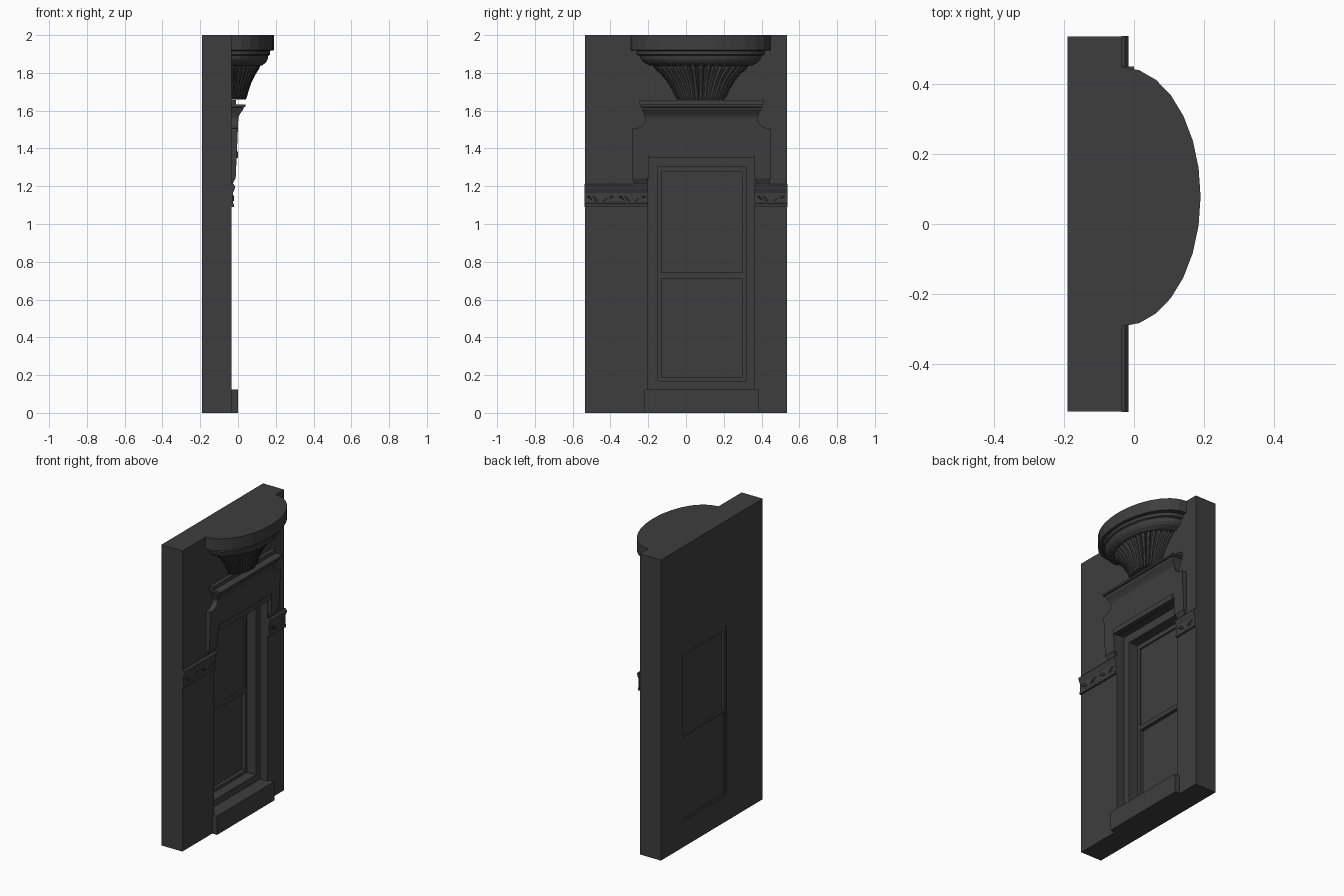
import bpy, bmesh, math

if "Cube" in bpy.data.objects:
    bpy.data.objects.remove(bpy.data.objects["Cube"])

# One dark stone colour for everything
stone = bpy.data.materials.new("dark_grey_stone")
stone.use_nodes = True
GREY = (0.048, 0.048, 0.048, 1)
stone.diffuse_color = GREY
stone.node_tree.nodes["Principled BSDF"].inputs["Base Color"].default_value = GREY

BACK, FACE = -0.19, -0.035     # wall back and front planes
MID = 0.082                    # centre line of window and bracket


def finish(name, bm):
    bmesh.ops.recalc_face_normals(bm, faces=bm.faces)
    mesh = bpy.data.meshes.new(name)
    bm.to_mesh(mesh)
    bm.free()
    mesh.materials.append(stone)
    obj = bpy.data.objects.new(name, mesh)
    bpy.context.collection.objects.link(obj)
    return obj


def skin(name, rings):
    """Closed skin through rings of equal length, capped at both ends."""
    bm = bmesh.new()
    loops = [[bm.verts.new(p) for p in ring] for ring in rings]
    n = len(loops[0])
    for a, b in zip(loops, loops[1:]):
        for i in range(n):
            j = (i + 1) % n
            bm.faces.new((a[i], a[j], b[j], b[i]))
    bm.faces.new(loops[0])
    bm.faces.new(loops[-1])
    return finish(name, bm)


def moulding(name, rows, cy=MID, back=FACE):
    """Stack of rectangles: rows of (z, half width, front x)."""
    return skin(name, [[(back, cy - h, z), (x, cy - h, z), (x, cy + h, z), (back, cy + h, z)]
                       for z, h, x in rows])


def box(name, x0, x1, y0, y1, z0, z1):
    return moulding(name, [(z, (y1 - y0) / 2, x1) for z in (z0, z1)], (y0 + y1) / 2, x0)


def frame(name, outer, inner, x0, x1):
    """Rectangular frame; outer and inner are (y0, y1, z0, z1)."""
    def corners(r, x):
        return [(x, r[0], r[2]), (x, r[1], r[2]), (x, r[1], r[3]), (x, r[0], r[3])]
    bm = bmesh.new()
    loops = [[bm.verts.new(p) for p in corners(r, x)]
             for r, x in ((outer, x0), (outer, x1), (inner, x1), (inner, x0))]
    for k in range(4):
        a, b = loops[k], loops[(k + 1) % 4]
        for i in range(4):
            j = (i + 1) % 4
            bm.faces.new((a[i], a[j], b[j], b[i]))
    return finish(name, bm)


def half_lathe(name, profile, steps, ripple=None):
    """Half-elliptical turning against the wall; profile of (z, radius)."""
    rings = []
    for z, r in profile:
        ring = []
        for i in range(steps + 1):
            a = -math.pi / 2 + math.pi * i / steps
            k = r * (ripple(i) if ripple else 1)
            ring.append((FACE + 0.608 * k * math.cos(a), MID - 0.004 + k * math.sin(a), z))
        rings.append(ring)
    return skin(name, rings)


# Wall with a through opening
opening = (-0.2, 0.362, 0.125, 1.36)
reveal = (-0.152, 0.318, 0.17, 1.305)
sash = (-0.13, 0.298, 0.19, 1.275)
frame("wall", (-0.535, 0.535, 0, 2), opening, BACK, FACE)

# Window: stepped casing, sash and panes
frame("casing", opening, reveal, BACK, -0.09)
frame("sash_frame", reveal, sash, BACK + 0.002, -0.155)
box("upper_pane", -0.172, -0.165, sash[0], sash[1], 0.73, sash[3])
box("lower_pane", -0.186, -0.178, sash[0], sash[1], sash[2], 0.73)
box("meeting_rail", -0.183, -0.155, sash[0], sash[1], 0.712, 0.742)

# Sill block
box("sill", FACE, 0, -0.22, 0.384, 0, 0.125)

# Shouldered hood around the window head, mirrored about the centre line
half = [(0.295, 1.56), (0.3, 1.54), (0.315, 1.522), (0.335, 1.51), (0.367, 1.505),
        (0.367, 1.24), (0.281, 1.24), (0.281, 1.36)]
outline = [(MID + h, z) for h, z in half] + [(MID - h, z) for h, z in reversed(half)]
skin("hood", [[(FACE, y, z) for y, z in outline],
              [(0.002 - 0.045 * (1.56 - z), y, z) for y, z in outline]])
moulding("lintel_strip", [(1.35, 0.276, 0), (1.385, 0.276, 0)])
for side in (-1, 1):
    moulding("hood_foot", [(1.205, 0.03, -0.03), (1.225, 0.036, -0.022), (1.24, 0.04, -0.014)],
             MID + side * 0.325)

# Cornice above the hood
moulding("cornice", [(1.555, 0.297, 0.0), (1.57, 0.3, 0.004), (1.585, 0.305, 0.012),
                     (1.605, 0.314, 0.027), (1.618, 0.318, 0.03), (1.619, 0.325, 0.041),
                     (1.632, 0.325, 0.041), (1.633, 0.328, -0.01), (1.657, 0.328, -0.01)])

# String course either side, with a cap and low leaf carving
for name, y0, y1 in (("right", -0.537, -0.2), ("left", 0.362, 0.537)):
    cy, h = (y0 + y1) / 2, (y1 - y0) / 2
    moulding(name + "_band", [(1.09, h, -0.022), (1.105, h, -0.022), (1.11, h, -0.027),
                              (1.165, h, -0.027), (1.185, h, -0.018), (1.2, h, -0.015),
                              (1.212, h, -0.026)], cy)
    count = round(h * 2 / 0.085)
    for i in range(count):
        y = y0 + (i + 0.5) * 2 * h / count
        rise = 0.012 if i % 2 else -0.012
        skin(name + "_leaf", [
            [(x, y - w, 1.135 - rise), (x, y, 1.125), (x, y + w, 1.135 + rise), (x, y, 1.15)]
            for x, w in ((-0.03, 0.034), (-0.021, 0.016))])

# Half-round bracket: moulded top and fluted bowl
half_lathe("bracket_top", [(2, 0.37), (1.92, 0.37), (1.917, 0.338), (1.897, 0.338),
                           (1.892, 0.322), (1.87, 0.315), (1.855, 0.3), (1.84, 0.27),
                           (1.836, 0.235)], 14)
half_lathe("fluted_bowl", [(1.845, 0.235), (1.838, 0.252), (1.82, 0.24), (1.79, 0.208),
                           (1.75, 0.175), (1.7, 0.147), (1.67, 0.135), (1.66, 0.125)],
           74, lambda i: 1 if i % 4 < 3 else 0.9)
